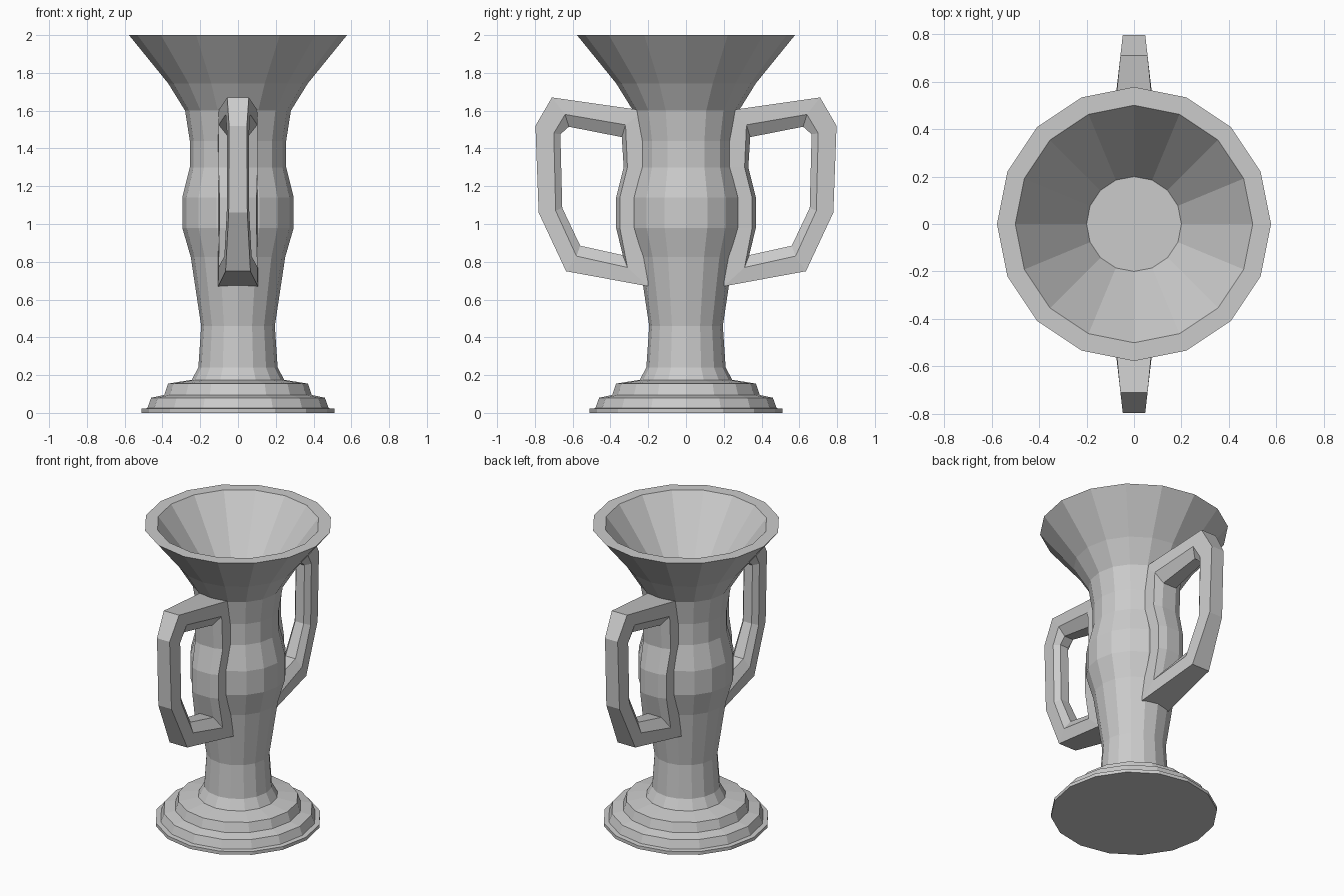
import bpy, bmesh
from math import cos, sin, pi

if "Cube" in bpy.data.objects:
    bpy.data.objects.remove(bpy.data.objects["Cube"])

SIDES = 16


def finish(bm, name):
    bmesh.ops.recalc_face_normals(bm, faces=bm.faces)
    mesh = bpy.data.meshes.new(name)
    bm.to_mesh(mesh)
    bm.free()
    obj = bpy.data.objects.new(name, mesh)
    bpy.context.collection.objects.link(obj)
    return obj


def bridge(bm, a, b):
    n = len(a)
    for i in range(n):
        j = (i + 1) % n
        bm.faces.new((a[i], a[j], b[j], b[i]))


def lathe(name, profile):
    bm = bmesh.new()
    rings = [[bm.verts.new((r * cos(2 * pi * i / SIDES), r * sin(2 * pi * i / SIDES), z))
              for i in range(SIDES)] for r, z in profile]
    for a, b in zip(rings, rings[1:]):
        bridge(bm, a, b)
    bm.faces.new(rings[0])
    bm.faces.new(rings[-1])
    return finish(bm, name)


# Body: stepped foot, waisted stem, flared bowl and its inner cone
lathe("trophy_body", [
    (.51, 0), (.51, .022), (.48, .025), (.46, .08), (.39, .095), (.37, .155),
    (.245, .175), (.21, .24), (.195, .46), (.25, .825), (.295, .98),
    (.295, 1.14), (.255, 1.30), (.255, 1.44), (.28, 1.60), (.37, 1.745),
    (.577, 2), (.5, 2), (.2, 1.6)])

# Handle stations (y, z): outer edge, hole edge on the side, hole ridge in the middle
STATIONS = [
    ((.22, 1.60), (.32, 1.525), (.34, 1.46)),
    ((.71, 1.67), (.64, 1.58), (.62, 1.515)),
    ((.797, 1.52), (.70, 1.48), (.665, 1.475)),
    ((.78, 1.06), (.69, 1.07), (.655, 1.085)),
    ((.635, .75), (.58, .83), (.56, .885)),
    ((.20, .67), (.31, .77), (.335, .835)),
    ((.22, .98), (.35, .98), (.37, .98)),
    ((.22, 1.14), (.35, 1.14), (.37, 1.14)),
    ((.20, 1.30), (.31, 1.30), (.33, 1.30)),
]


def half_width(y):
    return min(.105, .11 - .115 * (y - .25))


def handle(name, side):
    bm = bmesh.new()
    rings = []
    for outer, edge, ridge in STATIONS:
        pts = [(half_width(p[0]) * k, p) for p, k in ((outer, 1), (edge, 1), (ridge, .5))]
        pts += [(-x, p) for x, p in reversed(pts)]
        rings.append([bm.verts.new((x, side * p[0], p[1])) for x, p in pts])
    for i, ring in enumerate(rings):
        bridge(bm, ring, rings[(i + 1) % len(rings)])
    return finish(bm, name)


# Two closed-loop handles, front and back
handle("front_handle", -1)
handle("back_handle", 1)
